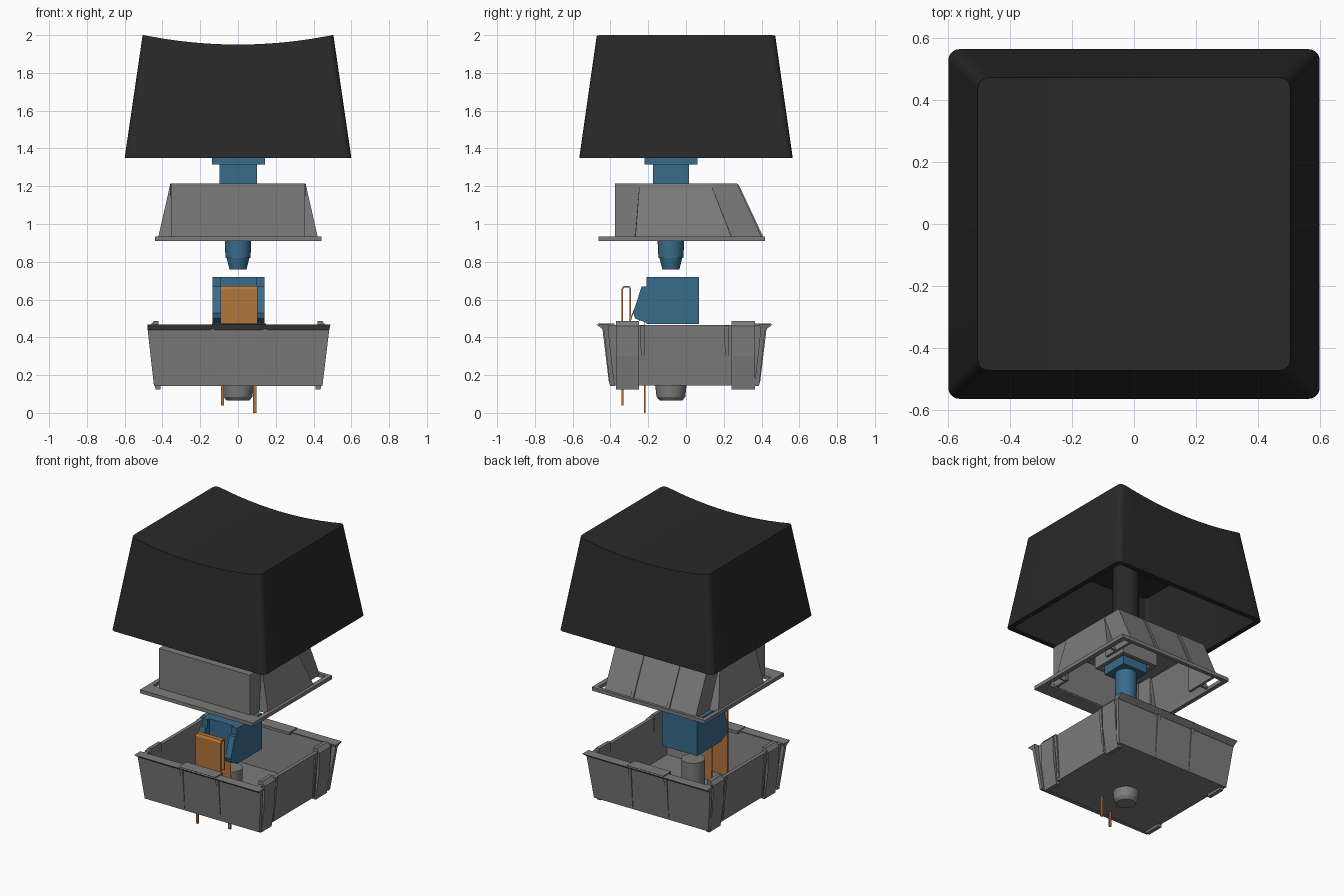
import bpy, bmesh, math

if "Cube" in bpy.data.objects:
    bpy.data.objects.remove(bpy.data.objects["Cube"])

AXIS_Y = -0.08   # centre line of plunger, post and boss


def material(name, rgb):
    m = bpy.data.materials.new(name)
    m.diffuse_color = (*rgb, 1)
    m.use_nodes = True
    m.node_tree.nodes["Principled BSDF"].inputs["Base Color"].default_value = m.diffuse_color
    return m


BLACK = material("black_plastic", (0.022, 0.022, 0.022))
BLUE = material("blue_plastic", (0.04, 0.15, 0.26))
COPPER = material("copper", (0.45, 0.18, 0.045))
GREY = material("grey_plastic", (0.2, 0.2, 0.2))


def finish(bm, name, mat, smooth=False, solid=0):
    bmesh.ops.recalc_face_normals(bm, faces=bm.faces)
    me = bpy.data.meshes.new(name)
    bm.to_mesh(me)
    bm.free()
    ob = bpy.data.objects.new(name, me)
    bpy.context.collection.objects.link(ob)
    me.materials.append(mat)
    if solid:
        mod = ob.modifiers.new("thickness", 'SOLIDIFY')
        mod.thickness = solid
        mod.offset = 0
    if smooth:
        bpy.ops.object.select_all(action='DESELECT')
        ob.select_set(True)
        bpy.context.view_layer.objects.active = ob
        bpy.ops.object.shade_smooth_by_angle(angle=math.radians(30))
    return ob


def bridge(bm, rings, closed=False):
    pairs = list(zip(rings, rings[1:])) + ([(rings[-1], rings[0])] if closed else [])
    for a, b in pairs:
        n = len(a)
        for i in range(n):
            j = (i + 1) % n
            bm.faces.new((a[i], a[j], b[j], b[i]))


def rect_loft(bm, rects, closed=False):
    """Loft rectangles (x0, x1, y0, y1, z); capped unless it closes on itself."""
    rings = [[bm.verts.new(p) for p in ((x0, y0, z), (x1, y0, z), (x1, y1, z), (x0, y1, z))]
             for x0, x1, y0, y1, z in rects]
    bridge(bm, rings, closed)
    if not closed:
        bm.faces.new(rings[0])
        bm.faces.new(rings[-1])


def box(bm, x0, x1, y0, y1, z0, z1):
    rect_loft(bm, [(x0, x1, y0, y1, z0), (x0, x1, y0, y1, z1)])


def lathe(bm, profile, n=32):
    rings = [[bm.verts.new((r * math.cos(2 * math.pi * i / n),
                            AXIS_Y + r * math.sin(2 * math.pi * i / n), z))
              for i in range(n)] for r, z in profile]
    bridge(bm, rings)
    bm.faces.new(rings[0])
    bm.faces.new(rings[-1])


def cap_ring(bm, hx, hy, r, zf):
    """Rounded rectangle: front points left to right, then back points."""
    arc = [(hx - r + r * math.sin(a), hy - r + r * math.cos(a))
           for a in [math.pi / 2 * k / 5 for k in range(6)]]
    flat = [(-1 + 2 * k / 12) * (hx - r) for k in range(1, 12)]
    half = [(-x, y) for x, y in reversed(arc)] + [(x, hy) for x in flat] + arc
    front = [bm.verts.new((x, -y, zf(x))) for x, y in half]
    back = [bm.verts.new((x, y, zf(x))) for x, y in half]
    return front, back, front + back[::-1]


# Keycap: dished hollow shell with a round socket post
bm = bmesh.new()
dish = lambda x: 1.95 + 0.05 * min(1, abs(x) / 0.5) ** 2
specs = [(0.505, 0.473, 0.035, dish), (0.6, 0.565, 0.035, lambda x: 1.35),
         (0.565, 0.53, 0.025, lambda x: 1.35), (0.48, 0.445, 0.025, lambda x: dish(x) - 0.08)]
loops = [cap_ring(bm, *s) for s in specs]
bridge(bm, [l[2] for l in loops])
for front, back, _ in (loops[0], loops[-1]):
    for i in range(len(front) - 1):
        bm.faces.new((front[i], front[i + 1], back[i + 1], back[i]))
finish(bm, "keycap", BLACK, smooth=True)
bm = bmesh.new()
lathe(bm, [(0.085, 1.36), (0.085, 1.89)])
finish(bm, "keycap_post", BLACK, smooth=True)

# Plunger: top plate, square neck and stepped round shaft
bm = bmesh.new()
box(bm, -0.138, 0.142, -0.22, 0.06, 1.315, 1.36)
box(bm, -0.097, 0.1, -0.175, 0.015, 1.02, 1.315)
lathe(bm, [(0.045, 0.76), (0.06, 0.82), (0.066, 0.82), (0.07, 0.9), (0.07, 1.02)])
finish(bm, "plunger", BLUE, smooth=True)

# Slider block with two ramped legs in front
bm = bmesh.new()
box(bm, -0.135, 0.14, -0.19, 0.07, 0.47, 0.72)
for x0, x1 in ((-0.135, -0.09), (0.097, 0.14)):
    box(bm, x0, x1, -0.21, -0.19, 0.47, 0.72)
    side = [[bm.verts.new((x, y, z)) for y, z in
             ((-0.19, 0.47), (-0.19, 0.67), (-0.235, 0.67), (-0.28, 0.53), (-0.27, 0.5))]
            for x in (x0, x1)]
    bridge(bm, side)
    for s in side:
        bm.faces.new(s)
finish(bm, "slider", BLUE)

# Upper housing: sloped hollow box with a collar around the neck hole
bm = bmesh.new()
rect_loft(bm, [(-0.355, 0.355, -0.375, 0.405, 0.92), (-0.355, 0.355, -0.375, 0.27, 1.215),
               (-0.11, 0.113, -0.19, 0.03, 1.215), (-0.11, 0.113, -0.19, 0.03, 1.07),
               (-0.14, 0.14, -0.22, 0.06, 1.07), (-0.14, 0.14, -0.22, 0.06, 1.195),
               (-0.337, 0.337, -0.357, 0.25, 1.195), (-0.337, 0.337, -0.357, 0.385, 0.92)], True)
upper = finish(bm, "upper_housing", GREY)

# Side openings in the upper housing
bm = bmesh.new()
for s in (-1, 1):
    x0, x1 = sorted((s * 0.3, s * 0.4))
    box(bm, x0, x1, -0.245, 0.14, 0.9, 1.19)
cutter = finish(bm, "side_opening_cutter", GREY)
cutter.hide_render = True
mod = upper.modifiers.new("side_openings", 'BOOLEAN')
mod.operation = 'DIFFERENCE'
mod.object = cutter
bpy.context.view_layer.objects.active = upper
bpy.ops.object.modifier_apply(modifier=mod.name)
bpy.data.objects.remove(cutter)

# Flared side panels over the openings
bm = bmesh.new()
for s in (-1, 1):
    a, b, c, d, e, f = [bm.verts.new((s * x, y, z)) for x, y, z in
                        ((0.42, -0.265, 0.92), (0.42, 0.24, 0.92), (0.352, -0.245, 1.213),
                         (0.352, 0.13, 1.213), (0.35, -0.265, 0.92), (0.35, 0.24, 0.92))]
    for face in ((a, b, d, c), (a, c, e), (b, f, d)):
        bm.faces.new(face)
finish(bm, "upper_side_flares", GREY, solid=0.012)

# Flange frame and the two ribs on the sloped back
bm = bmesh.new()
rect_loft(bm, [(-0.44, 0.443, -0.463, 0.417, 0.91), (-0.44, 0.443, -0.463, 0.417, 0.935),
               (-0.41, 0.41, -0.36, 0.39, 0.935), (-0.41, 0.41, -0.36, 0.39, 0.91)], True)
finish(bm, "upper_flange", GREY)
bm = bmesh.new()
for x in (-0.14, 0.14):
    rect_loft(bm, [(x - 0.012, x + 0.012, 0.38, 0.41, 0.93),
                   (x - 0.012, x + 0.012, 0.25, 0.278, 1.21)])
finish(bm, "upper_back_ribs", GREY)

# Lower housing: open tray
bm = bmesh.new()
rect_loft(bm, [(-0.432, 0.432, -0.4, 0.385, 0.145), (-0.455, 0.455, -0.433, 0.417, 0.465),
               (-0.43, 0.43, -0.408, 0.392, 0.465), (-0.41, 0.41, -0.375, 0.36, 0.165)])
finish(bm, "lower_tray", GREY)

# Wide end walls, flared lips, centre catches and vertical ribs, front and back
bm = bmesh.new()


def end_slab(s, lower, upper):
    """Slab on one end wall; each level is (x0, x1, inner, outer, z)."""
    rect_loft(bm, [(x0, x1, *sorted((s * i - 0.008, s * o - 0.008)), z)
                   for x0, x1, i, o, z in (lower, upper)])


for s in (-1, 1):
    end_slab(s, (-0.445, 0.447, 0.37, 0.395, 0.143), (-0.48, 0.485, 0.405, 0.428, 0.455))
    end_slab(s, (-0.477, 0.482, 0.405, 0.428, 0.44), (-0.48, 0.49, 0.395, 0.466, 0.467))
    end_slab(s, (-0.137, 0.147, 0.37, 0.43, 0.455), (-0.137, 0.147, 0.37, 0.46, 0.474))
    for x in (-0.135, 0.145):
        end_slab(s, (x - 0.004, x + 0.004, 0.38, 0.4, 0.16), (x - 0.012, x + 0.012, 0.41, 0.435, 0.45))
finish(bm, "lower_end_walls", GREY)

# Side clips and thin ribs
bm = bmesh.new()
for s in (-1, 1):
    for y0, y1 in ((-0.37, -0.25), (0.24, 0.365)):
        rect_loft(bm, [(*sorted((s * 0.41, s * 0.437)), y0, y1, 0.125),
                       (*sorted((s * 0.425, s * 0.462)), y0, y1, 0.3),
                       (*sorted((s * 0.42, s * 0.468)), y0, y1, 0.46),
                       (*sorted((s * 0.42, s * 0.445)), y0, y1, 0.487)])
    for y in (-0.23, 0.215):
        rect_loft(bm, [(*sorted((s * 0.42, s * 0.438)), y - 0.006, y + 0.006, 0.16),
                       (*sorted((s * 0.44, s * 0.466)), y - 0.012, y + 0.012, 0.462)])
finish(bm, "side_clips", GREY)

# Centre boss, below and inside the tray
bm = bmesh.new()
lathe(bm, [(0.06, 0.065), (0.076, 0.085), (0.083, 0.145), (0.083, 0.16),
           (0.076, 0.165), (0.076, 0.36)])
finish(bm, "centre_boss", GREY, smooth=True)


# Metal contacts: bent strips
def strip(name, path, x0, x1):
    bm = bmesh.new()
    rows = [[bm.verts.new((x, y, z)) for x in (x0, x1)] for y, z in path]
    for a, b in zip(rows, rows[1:]):
        bm.faces.new((a[0], a[1], b[1], b[0]))
    finish(bm, name, COPPER, solid=0.008)


strip("fixed_contact", [(-0.337, 0.165), (-0.337, 0.655), (-0.329, 0.668), (-0.302, 0.668),
                        (-0.295, 0.655), (-0.295, 0.45)], -0.092, 0.104)
strip("spring_contact", [(-0.295, 0.49), (-0.275, 0.545), (-0.245, 0.49), (-0.222, 0.51),
                         (-0.218, 0.165)], -0.05, 0.1)

# Solder pins
bm = bmesh.new()
box(bm, -0.09, -0.074, -0.341, -0.331, 0.04, 0.2)
box(bm, 0.08, 0.098, -0.223, -0.214, 0.0, 0.2)
finish(bm, "solder_pins", COPPER)
